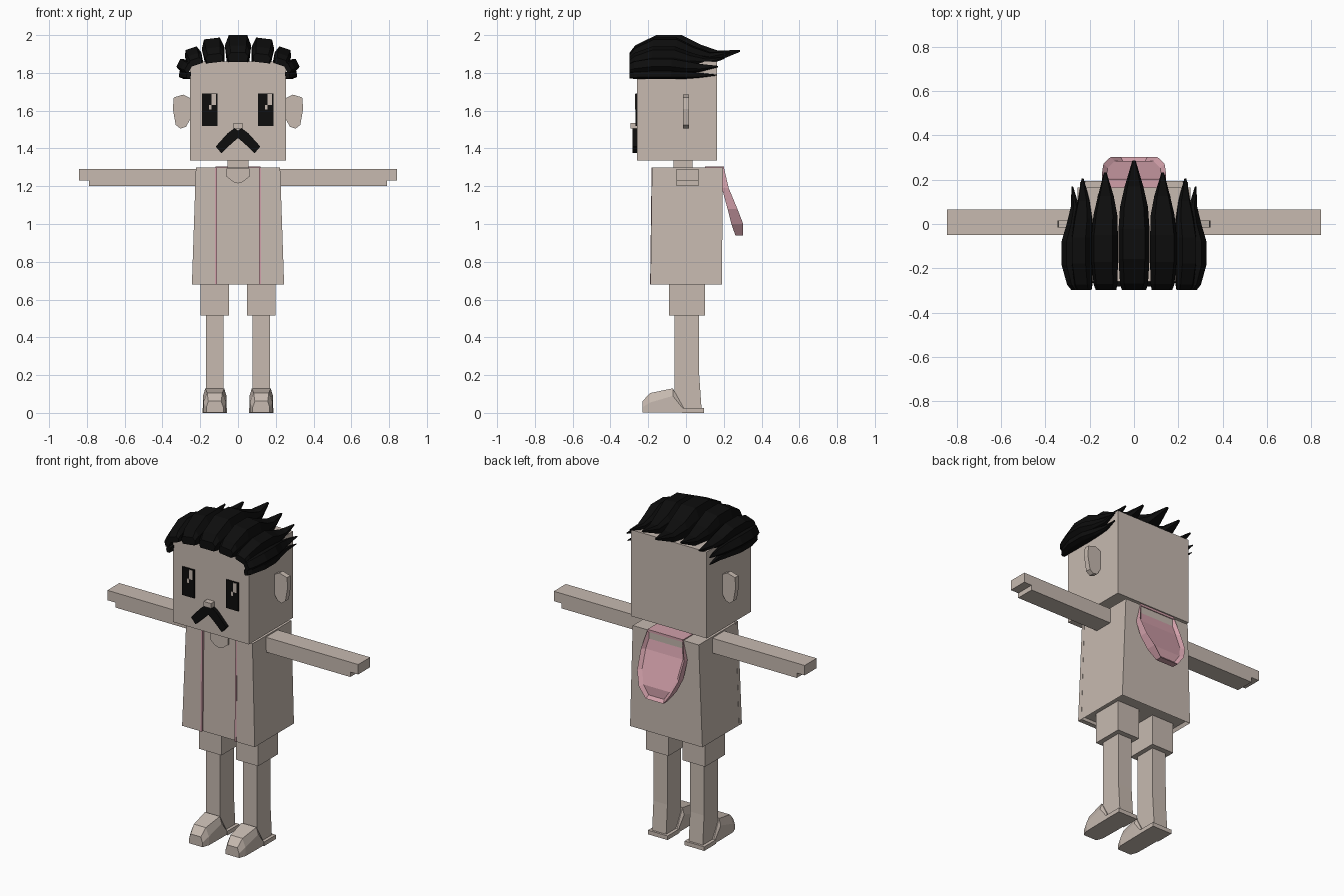
import bpy, bmesh
from math import sin, cos, radians
from mathutils import Vector

if "Cube" in bpy.data.objects:
    bpy.data.objects.remove(bpy.data.objects["Cube"], do_unlink=True)


def material(name, rgb):
    m = bpy.data.materials.new(name)
    m.use_nodes = True
    col = (*rgb, 1)
    m.diffuse_color = col
    bsdf = m.node_tree.nodes["Principled BSDF"]
    bsdf.inputs["Base Color"].default_value = col
    bsdf.inputs["Roughness"].default_value = 0.9
    return m


BEIGE = material("warm_beige", (0.57, 0.49, 0.435))
PINK = material("dusty_pink", (0.64, 0.35, 0.40))
BLACK = material("black", (0.004, 0.004, 0.004))


def finish(bm, name, mat):
    bmesh.ops.recalc_face_normals(bm, faces=bm.faces)
    mesh = bpy.data.meshes.new(name)
    bm.to_mesh(mesh)
    bm.free()
    mesh.materials.append(mat)
    ob = bpy.data.objects.new(name, mesh)
    bpy.context.collection.objects.link(ob)
    return ob


def loft_bm(rings):
    """Skin a list of equal-sized point rings and cap both ends."""
    bm = bmesh.new()
    vs = [[bm.verts.new(p) for p in r] for r in rings]
    n = len(vs[0])
    for a, b in zip(vs, vs[1:]):
        for i in range(n):
            j = (i + 1) % n
            bm.faces.new((a[i], a[j], b[j], b[i]))
    bm.faces.new(vs[0])
    bm.faces.new(vs[-1])
    return bm


def loft(name, rings, mat):
    return finish(loft_bm(rings), name, mat)


def rect(x0, x1, y0, y1, z):
    return [(x0, y0, z), (x1, y0, z), (x1, y1, z), (x0, y1, z)]


def box(name, x0, x1, y0, y1, z0, z1, mat):
    return loft(name, [rect(x0, x1, y0, y1, z0), rect(x0, x1, y0, y1, z1)], mat)


def prism(name, outline, y0, y1, mat, side=1):
    """Extrude a front-facing (x, z) outline through y."""
    return loft(name, [[(side * x, y, z) for x, z in outline] for y in (y0, y1)], mat)


# Head, neck and nose
box("head", -0.255, 0.255, -0.26, 0.165, 1.335, 1.86, BEIGE)
box("neck", -0.055, 0.055, -0.065, 0.035, 1.28, 1.34, BEIGE)
box("nose", -0.025, 0.025, -0.295, -0.255, 1.505, 1.535, BEIGE)

# Torso with a recessed underside
bm = loft_bm([rect(-0.243, 0.243, -0.178, 0.19, 0.68),
              rect(-0.222, 0.222, -0.17, 0.195, 1.298)])
bm.normal_update()
bmesh.ops.recalc_face_normals(bm, faces=bm.faces)
bottom = [f for f in bm.faces if f.normal.z < -0.9]
bmesh.ops.inset_region(bm, faces=bottom, thickness=0.015)
bmesh.ops.translate(bm, verts=list({v for f in bottom for v in f.verts}), vec=(0, 0, 0.02))
finish(bm, "torso", BEIGE)

# Neckline
prism("neckline", [(-0.06, 1.295), (-0.06, 1.25), (-0.025, 1.222), (0, 1.215),
                   (0.025, 1.222), (0.06, 1.25), (0.06, 1.295)], -0.181, -0.174, BEIGE)

# Features that repeat on both sides
ear = [(0.25, 1.665), (0.29, 1.685), (0.34, 1.67), (0.345, 1.61),
       (0.33, 1.525), (0.305, 1.505), (0.275, 1.515), (0.25, 1.56)]
arm = [(0.2, 1.2), (0.79, 1.2), (0.79, 1.23), (0.843, 1.23), (0.843, 1.29), (0.2, 1.29)]
whisker = [(0, 1.455), (0, 1.495), (0.02, 1.507), (0.055, 1.48),
           (0.118, 1.41), (0.088, 1.375), (0.03, 1.43)]
for side, tag in ((1, "left"), (-1, "right")):
    prism(tag + "_ear", ear, -0.016, 0.016, BEIGE, side)
    prism(tag + "_arm", arm, -0.05, 0.065, BEIGE, side)
    prism(tag + "_moustache", whisker, -0.283, -0.258, BLACK, side)

    # Open coat front with a pink lining edge
    def band(x_in, x_low, x_top, front):
        return [[(side * x, y, z) for x, y in
                 ((x_in, -f), (xo, -f), (xo, -0.16), (x_in, -0.16))]
                for z, xo, f in ((0.68, x_low, front + 0.008), (1.3, x_top, front))]
    loft(tag + "_coat_front", band(0.12, 0.244, 0.223, 0.18), BEIGE)
    loft(tag + "_coat_lining", band(0.11, 0.121, 0.121, 0.182), PINK)

    # Shorts, leg and shoe
    c = side * 0.123
    box(tag + "_shorts", c - 0.075, c + 0.075, -0.09, 0.1, 0.515, 0.702, BEIGE)
    loft(tag + "_leg", [rect(c - 0.047, c + 0.047, -0.062, y, z)
                        for z, y in ((0.01, 0.083), (0.2, 0.07), (0.52, 0.068))], BEIGE)
    box(tag + "_heel", c - 0.066, c + 0.066, -0.02, 0.095, 0, 0.025, BEIGE)
    loft(tag + "_shoe", [[(c - b, y, 0.003), (c + b, y, 0.003), (c + b, y, m),
                          (c + t, y, h), (c - t, y, h), (c - b, y, m)]
                         for y, b, t, m, h in ((-0.23, 0.045, 0.034, 0.03, 0.062),
                                               (-0.19, 0.06, 0.04, 0.055, 0.105),
                                               (-0.07, 0.062, 0.05, 0.09, 0.13),
                                               (-0.01, 0.062, 0.055, 0.015, 0.022))], BEIGE)

# Eyes with highlights on the same side of each
for x, tag in ((0.147, "left"), (-0.149, "right")):
    box(tag + "_eye", x - 0.041, x + 0.041, -0.267, -0.259, 1.52, 1.692, BLACK)
    box(tag + "_eye_glint", x + 0.008, x + 0.033, -0.27, -0.266, 1.63, 1.687, BEIGE)
    box(tag + "_eye_spark", x - 0.004, x + 0.008, -0.27, -0.266, 1.605, 1.63, BEIGE)

# Hanging hood with a raised rim, and its collar strip
rows = ((1.302, 0.2, 0.185, 0.118), (1.19, 0.226, 0.19, 0.145), (1.08, 0.272, 0.22, 0.138),
        (1.0, 0.303, 0.24, 0.105), (0.938, 0.302, 0.262, 0.06))
bm = loft_bm([[(-w, yo, z), (w, yo, z), (w, yi, z), (-w, yi, z)] for z, yo, yi, w in rows])
bmesh.ops.recalc_face_normals(bm, faces=bm.faces)
back = [f for f in bm.faces if f.normal.y > 0.6 and abs(f.normal.x) < 0.3]
bmesh.ops.inset_region(bm, faces=back, thickness=0.02)
bmesh.ops.translate(bm, verts=list({v for f in back for v in f.verts}), vec=(0, -0.018, 0))
finish(bm, "hood", PINK)
box("hood_collar", -0.12, 0.12, 0.1, 0.2, 1.29, 1.304, PINK)

# Swept-back hair locks: distance along lock, underside, top, width
profile = ((0, 0, 0.35, 0.78), (0.05, 0, 0.62, 0.9), (0.24, 0, 1, 1), (0.47, 0, 1, 1),
           (0.64, 0, 0.65, 0.9), (0.8, 0.04, 0.42, 0.6), (1, 0.38, 0.45, 0.1))


def lock(name, cx, cz, tilt, height, width, tip, side):
    a = radians(tilt)
    up, right = Vector((sin(a), 0, cos(a))), Vector((cos(a), 0, -sin(a)))
    rings = []
    for t, lo, hi, w in profile:
        mid = lo + (hi - lo) * 0.6
        pts = []
        for u, h in ((-0.85, lo), (0.85, lo), (1, mid), (0.7, hi), (-0.7, hi), (-1, mid)):
            p = Vector((cx, -0.298 + t * (tip + 0.298), cz)) + right * u * w * width + up * h * height
            pts.append((p.x * side, p.y, p.z))
        rings.append(pts)
    loft(name, rings, BLACK)


lock("top_hair_lock", 0, 1.858, 0, 0.142, 0.07, 0.287, 1)
locks = (("upper", 0.123, 1.855, 7, 0.128, 0.06, 0.232), ("crown", 0.22, 1.842, 18, 0.093, 0.045, 0.205),
         ("temple", 0.252, 1.82, 62, 0.072, 0.034, 0.17), ("side", 0.25, 1.785, 82, 0.062, 0.022, 0.165))
for side, tag in ((1, "left"), (-1, "right")):
    for name, *spec in locks:
        lock(f"{tag}_{name}_hair_lock", *spec, side)
